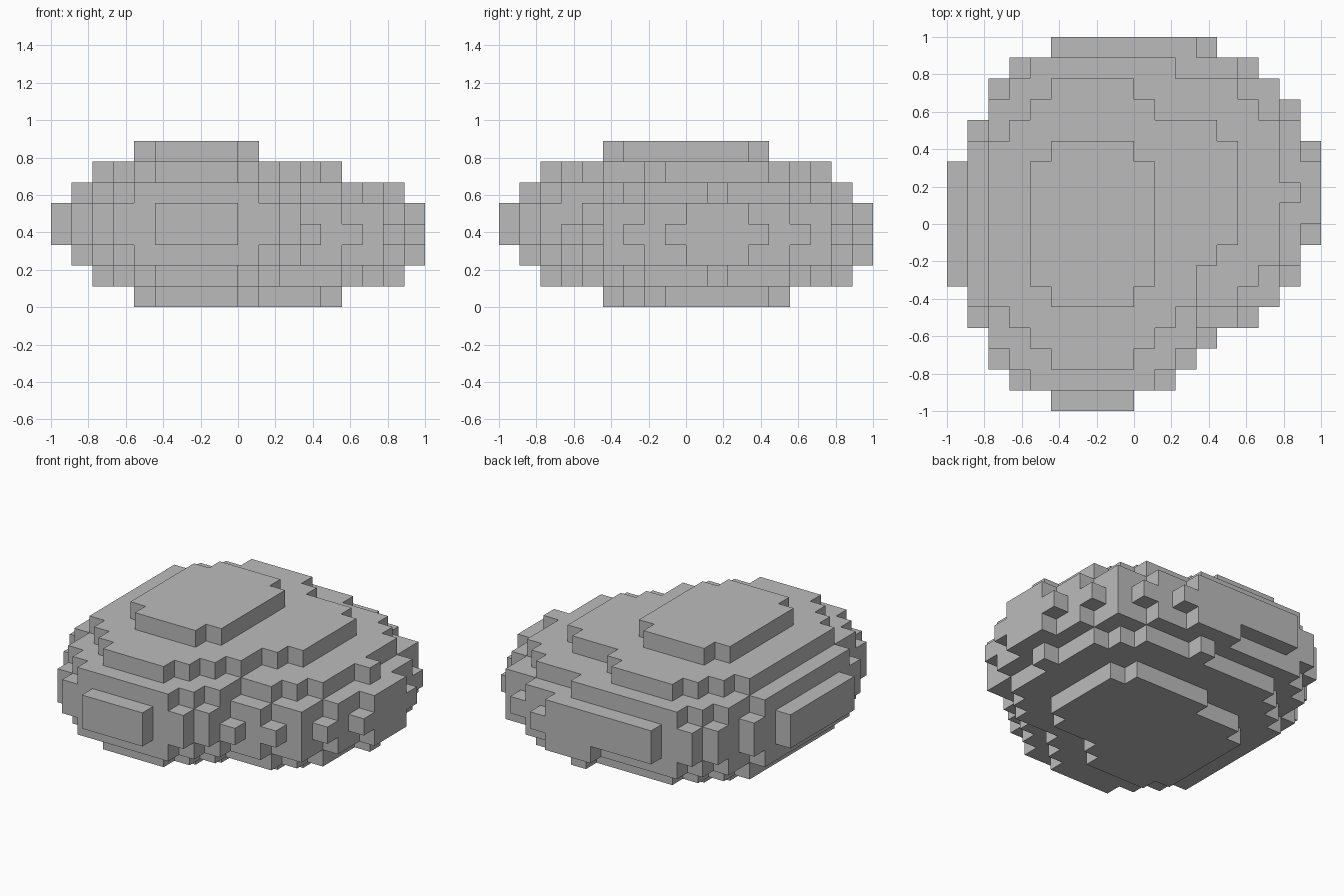
import bpy
import bmesh
from mathutils import Vector

cube = bpy.data.objects.get("Cube")
if cube:
    bpy.data.objects.remove(cube, do_unlink=True)

CELL = 1 / 9          # edge length of one block
HALF, HEIGHT = 9, 8   # block grid: 18 x 18 x 8

# Two overlapping squashed mounds: centre and radii, in blocks
MOUNDS = [
    (Vector((-2, 0, 4)), Vector((7, 9, 4))),
    (Vector((1.5, 1.5, 3.5)), Vector((7.416, 7.416, 3.477))),
]


def is_solid(cell):
    """A block is filled when its middle lies inside either mound."""
    middle = Vector(cell) + Vector((0.5, 0.5, 0.5))
    for centre, radii in MOUNDS:
        offset = middle - centre
        if sum((d / r) ** 2 for d, r in zip(offset, radii)) <= 1:
            return True
    return False


def add_side(bm, cell, axis, sign):
    """Add one square side of a block, facing outwards."""
    middle = Vector(cell) + Vector((0.5, 0.5, 0.5))
    normal, u, v = Vector(), Vector(), Vector()
    normal[axis] = sign * 0.5
    u[(axis + 1) % 3] = 0.5
    v[(axis + 2) % 3] = 0.5 * sign
    corners = (-u - v, u - v, u + v, v - u)
    bm.faces.new([bm.verts.new((middle + normal + c) * CELL) for c in corners])


# Filled blocks of the boulder
span = range(-HALF, HALF)
blocks = {(x, y, z) for x in span for y in span for z in range(HEIGHT)
          if is_solid((x, y, z))}

# Outer skin only: sides with no neighbouring block
bm = bmesh.new()
for cell in sorted(blocks):
    for axis in range(3):
        for sign in (-1, 1):
            neighbour = list(cell)
            neighbour[axis] += sign
            if tuple(neighbour) not in blocks:
                add_side(bm, cell, axis, sign)
bmesh.ops.remove_doubles(bm, verts=bm.verts, dist=CELL / 100)

mesh = bpy.data.meshes.new("block_boulder")
bm.to_mesh(mesh)
bm.free()

# Plain stone colour
stone = bpy.data.materials.new("stone_grey")
stone.use_nodes = True
colour = (0.5, 0.5, 0.5, 1)
stone.diffuse_color = colour
stone.node_tree.nodes["Principled BSDF"].inputs["Base Color"].default_value = colour
mesh.materials.append(stone)

boulder = bpy.data.objects.new("block_boulder", mesh)
bpy.context.collection.objects.link(boulder)
